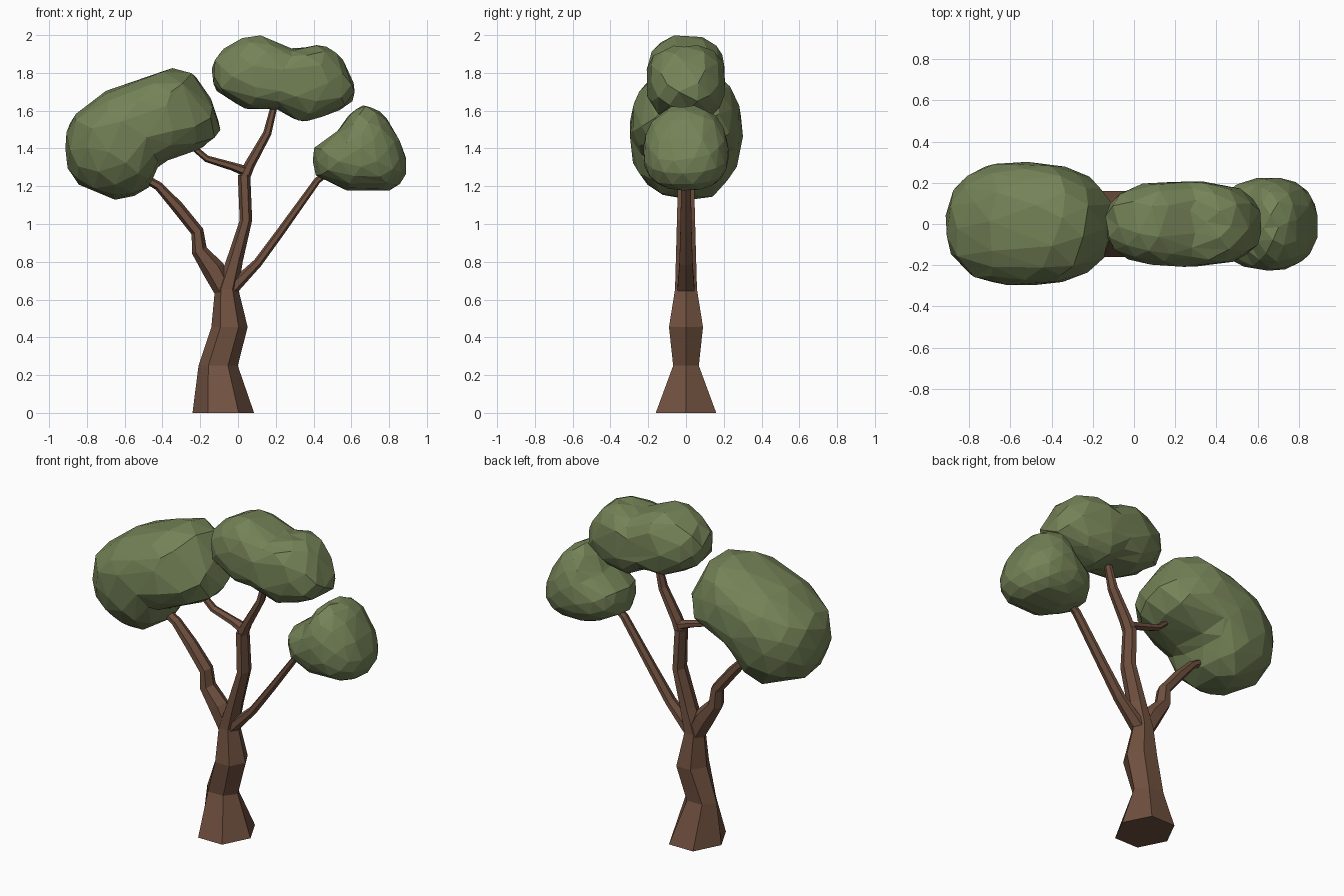
import bpy, bmesh, math
from mathutils import Vector, Matrix


def material(name, rgb):
    m = bpy.data.materials.new(name)
    m.diffuse_color = (*rgb, 1)
    return m


bark = material("brown bark", (0.165, 0.083, 0.051))
leaf = material("olive leaf", (0.175, 0.225, 0.095))


def add_object(name, bm, mat):
    bmesh.ops.recalc_face_normals(bm, faces=bm.faces)
    me = bpy.data.meshes.new(name)
    bm.to_mesh(me)
    bm.free()
    me.materials.append(mat)
    ob = bpy.data.objects.new(name, me)
    bpy.context.collection.objects.link(ob)
    return ob


def limb(name, path, level=False):
    """Six-sided tube; path points are x, z, in-plane radius, half depth in y."""
    bm = bmesh.new()
    rings = []
    for i, (x, z, r, h) in enumerate(path):
        a, b = path[max(i - 1, 0)], path[min(i + 1, len(path) - 1)]
        t = Vector((b[0] - a[0], b[1] - a[1])).normalized()
        n = Vector((1, 0)) if level else Vector((t.y, -t.x))
        ring = []
        for k in range(6):
            ang = k * math.pi / 3
            c, s = math.cos(ang) * r, math.sin(ang) * h / 0.866
            ring.append(bm.verts.new((x + n.x * c, s, z + n.y * c)))
        rings.append(ring)
    for lo, hi in zip(rings, rings[1:]):
        for k in range(6):
            j = (k + 1) % 6
            bm.faces.new((lo[k], lo[j], hi[j], hi[k]))
    bm.faces.new(rings[0])
    bm.faces.new(rings[-1])
    return add_object(name, bm, bark)


# Trunk and branches
limb("trunk", [(-0.078, 0, 0.163, 0.16), (-0.105, 0.25, 0.104, 0.068),
               (-0.045, 0.455, 0.096, 0.09), (-0.06, 0.655, 0.062, 0.058),
               (-0.02, 0.80, 0.045, 0.054), (0.042, 1.02, 0.033, 0.048),
               (0.032, 1.26, 0.033, 0.042)], level=True)
limb("top_branch", [(0.028, 1.23, 0.03, 0.038), (0.06, 1.31, 0.028, 0.036),
                    (0.155, 1.48, 0.022, 0.03), (0.19, 1.62, 0.018, 0.022),
                    (0.22, 1.72, 0.015, 0.02)])
limb("inner_left_branch", [(0.04, 1.28, 0.028, 0.035), (-0.03, 1.305, 0.022, 0.027),
                           (-0.165, 1.345, 0.018, 0.024), (-0.23, 1.40, 0.016, 0.02),
                           (-0.28, 1.46, 0.014, 0.018)])
limb("left_branch", [(-0.06, 0.63, 0.055, 0.05), (-0.13, 0.76, 0.06, 0.052),
                     (-0.205, 0.86, 0.042, 0.047), (-0.215, 0.96, 0.034, 0.042),
                     (-0.32, 1.09, 0.032, 0.037), (-0.42, 1.20, 0.024, 0.03),
                     (-0.54, 1.27, 0.02, 0.025)])
limb("right_branch", [(-0.03, 0.66, 0.035, 0.045), (0.105, 0.795, 0.024, 0.035),
                      (0.23, 0.965, 0.022, 0.03), (0.42, 1.23, 0.018, 0.025),
                      (0.52, 1.31, 0.016, 0.02)])


def clump(name, centre, depth, outline, spin, power=2.4):
    """Faceted ball whose front silhouette follows the given outline."""
    c = Vector(centre)
    pts = [Vector(p) - c for p in outline]

    def reach(d):
        best = 0
        for a, b in zip(pts, pts[1:] + pts[:1]):
            e = b - a
            k = d.x * e.y - d.y * e.x
            if abs(k) > 1e-9:
                t = (a.x * e.y - a.y * e.x) / k
                u = (a.x * d.y - a.y * d.x) / k
                if t > 0 and -1e-4 <= u <= 1.0001:
                    best = max(best, t)
        return best

    bm = bmesh.new()
    bmesh.ops.create_icosphere(bm, subdivisions=3, radius=1,
                               matrix=Matrix.Rotation(spin, 4, 'X') @ Matrix.Rotation(spin, 4, 'Z'))
    for v in bm.verts:
        flat = Vector((v.co.x, v.co.z))
        rho, y = flat.length, v.co.y
        s = (rho ** power + abs(y) ** power) ** (-1 / power)
        out = Vector((0, 0))
        if rho > 1e-5:
            d = flat / rho
            out = d * reach(d) * rho * s * 1.015
        v.co = (c.x + out.x, y * s * depth, c.y + out.y)
    ob = add_object(name, bm, leaf)
    # Fewer, irregular facets
    dec = ob.modifiers.new("facets", 'DECIMATE')
    dec.ratio = 0.55
    return ob


# Foliage
clump("left_foliage", (-0.55, 1.50), 0.30,
      [(-0.91, 1.45), (-0.89, 1.55), (-0.70, 1.70), (-0.40, 1.81), (-0.31, 1.825),
       (-0.22, 1.78), (-0.10, 1.56), (-0.10, 1.47), (-0.20, 1.40), (-0.38, 1.335),
       (-0.44, 1.29), (-0.46, 1.21), (-0.60, 1.12), (-0.83, 1.20), (-0.90, 1.31)], 0.3)
clump("top_foliage", (0.24, 1.76), 0.208,
      [(-0.135, 1.82), (-0.11, 1.90), (0.02, 1.98), (0.12, 2.0), (0.20, 1.96),
       (0.30, 1.92), (0.44, 1.95), (0.53, 1.90), (0.62, 1.73), (0.60, 1.64),
       (0.48, 1.58), (0.33, 1.54), (0.21, 1.61), (0.05, 1.61), (-0.12, 1.71)], 0.7, 2.7)
clump("right_foliage", (0.66, 1.37), 0.225,
      [(0.40, 1.35), (0.41, 1.41), (0.54, 1.50), (0.60, 1.59), (0.67, 1.63),
       (0.77, 1.58), (0.86, 1.44), (0.90, 1.30), (0.86, 1.22), (0.80, 1.18),
       (0.58, 1.18), (0.41, 1.26)], 1.1)
